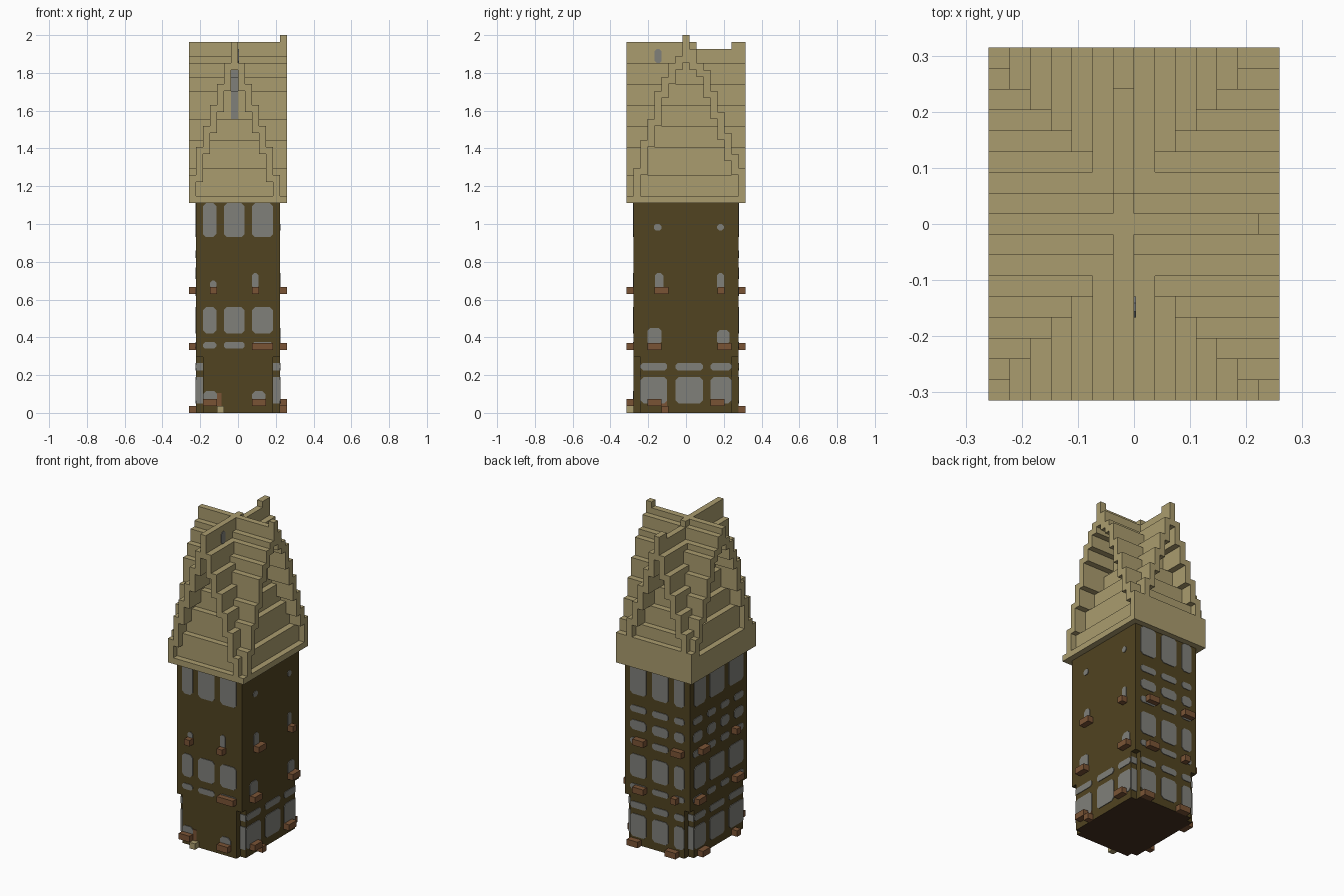
import bpy, bmesh
from mathutils import Vector

cube = bpy.data.objects.get("Cube")
if cube:
    bpy.data.objects.remove(cube, do_unlink=True)

U = 2 / 54           # block size
HX, HY = 6 * U, 7.5 * U   # half size of the tower body


def material(name, rgb):
    m = bpy.data.materials.new(name)
    m.use_nodes = True
    m.diffuse_color = (*rgb, 1)
    m.node_tree.nodes["Principled BSDF"].inputs["Base Color"].default_value = (*rgb, 1)
    return m


WALL = material("dark olive wall", (0.082, 0.056, 0.015))
TAN = material("tan roof", (0.402, 0.332, 0.156))
GREY = material("grey window", (0.216, 0.216, 0.195))
BROWN = material("brown wood", (0.195, 0.088, 0.036))
FLOOR = material("dark brown floor", (0.06, 0.03, 0.015))


def finish(bm, name, *mats):
    bmesh.ops.recalc_face_normals(bm, faces=bm.faces)
    me = bpy.data.meshes.new(name)
    bm.to_mesh(me)
    bm.free()
    for m in mats:
        me.materials.append(m)
    ob = bpy.data.objects.new(name, me)
    bpy.context.scene.collection.objects.link(ob)
    return ob


def box(bm, x0, x1, y0, y1, z0, z1):
    vs = bmesh.ops.create_cube(bm, size=1)["verts"]
    for v in vs:
        v.co = Vector((x0 if v.co.x < 0 else x1, y0 if v.co.y < 0 else y1,
                       z0 if v.co.z < 0 else z1))


def prism(bm, points, offset):
    f = bm.faces.new([bm.verts.new(p) for p in points])
    new = bmesh.ops.extrude_face_region(bm, geom=[f])["geom"]
    for v in new:
        if isinstance(v, bmesh.types.BMVert):
            v.co += offset


# Tower body: upper storeys, and a ground floor with notched corners
bm = bmesh.new()
box(bm, -HX, HX, -HY, HY, 8 * U, 30 * U)
finish(bm, "upper_tower", WALL)

bm = bmesh.new()
quarter = [(HX, HY - U), (HX - U, HY - U), (HX - U, HY)]
outline = []
for sx, sy in ((1, 1), (-1, 1), (-1, -1), (1, -1)):
    pts = [(x * sx, y * sy, 0) for x, y in quarter]
    outline += pts if sx * sy > 0 else pts[::-1]
prism(bm, outline, Vector((0, 0, 8 * U)))
bmesh.ops.recalc_face_normals(bm, faces=bm.faces)
for f in bm.faces:
    f.material_index = 1 if f.normal.z < -0.5 else 0
finish(bm, "ground_floor", WALL, FLOOR)

# Wall frames: origin on the wall, direction along it, outward direction
SIDES = {
    "front": (Vector((0, -HY, 0)), Vector((1, 0, 0)), Vector((0, -1, 0))),
    "back": (Vector((0, HY, 0)), Vector((1, 0, 0)), Vector((0, 1, 0))),
    "left": (Vector((HX, 0, 0)), Vector((0, 1, 0)), Vector((1, 0, 0))),
    "right": (Vector((-HX, 0, 0)), Vector((0, 1, 0)), Vector((-1, 0, 0))),
}


def pane(bm, side, a0, a1, z0, z1, inset=0.0, cut=0.3):
    o, along, out = SIDES[side]
    c = min(0.016, cut * min(a1 - a0, z1 - z0))
    pts = [(a0 + c, z0), (a1 - c, z0), (a1, z0 + c), (a1, z1 - c),
           (a1 - c, z1), (a0 + c, z1), (a0, z1 - c), (a0, z0 + c)]
    if cut == 0:
        pts = [(a0, z0), (a1, z0), (a1, z1), (a0, z1)]
    base = o - out * (inset + 0.001)
    prism(bm, [base + along * a + Vector((0, 0, z)) for a, z in pts], out * 0.005)


def block(bm, side, a0, a1, z0, z1):
    o, along, out = SIDES[side]
    p, q = o + along * a0, o + along * a1 + out * U
    box(bm, min(p.x, q.x), max(p.x, q.x), min(p.y, q.y), max(p.y, q.y), z0, z1)


# Window columns and rows
X3 = [(-0.185, -0.115), (-0.075, 0.035), (0.075, 0.185)]
Y3 = [(-0.24, -0.1), (-0.055, 0.09), (0.13, 0.24)]
Y4 = [(-0.24, -0.15), (-0.1, -0.02), (0.03, 0.11), (0.16, 0.25)]
TALL, MIDDLE, LOW = (0.93, 1.11), (0.42, 0.56), (0.05, 0.19)
DASH, GROUND_DASH = (0.34, 0.375), (0.225, 0.265)
UPPER = [(0.82, 0.86), (0.71, 0.77), (0.62, 0.66)]
layout = [
    ("front", X3, [TALL, MIDDLE, DASH]),
    ("back", X3, [TALL, MIDDLE, DASH, LOW, GROUND_DASH] + UPPER),
    ("right", Y3, [TALL, MIDDLE, LOW, GROUND_DASH]),
    ("right", Y4, UPPER + [DASH]),
    ("left", Y3, [LOW, GROUND_DASH]),
]
# Single small windows: side, start, end, bottom, top
small = [
    ("front", -0.148, -0.115, 0.66, 0.70), ("front", 0.075, 0.108, 0.66, 0.74),
    ("front", -0.185, -0.11, 0.06, 0.115), ("front", 0.075, 0.145, 0.06, 0.115),
    ("left", -0.17, -0.13, 0.965, 1.0), ("left", 0.165, 0.2, 0.965, 1.0),
    ("left", -0.165, -0.12, 0.65, 0.74), ("left", 0.165, 0.2, 0.65, 0.74),
    ("left", -0.205, -0.13, 0.36, 0.45), ("left", 0.165, 0.23, 0.36, 0.44),
]
bm = bmesh.new()
for side, cols, rows in layout:
    for a0, a1 in cols:
        for z0, z1 in rows:
            pane(bm, side, a0, a1, z0, z1)
for item in small:
    pane(bm, *item)
# Glass strips inside the corner notches
for s in (-1, 1):
    for z0, z1 in (LOW, GROUND_DASH):
        a, b = sorted((s * (HX - U), s * HX))
        pane(bm, "front", a, b, z0, z1, inset=U, cut=0)
        pane(bm, "back", a, b, z0, z1, inset=U, cut=0)
finish(bm, "windows", GREY)

# Wooden ledges under the windows
ledges = {
    "front": [(-4, -3, 17), (2, 3, 17), (2, 5, 9), (-5, -3, 1), (2, 4, 1)],
    "back": [(2, 4, 17), (-5, -3, 17), (2, 4, 9), (-4, -3, 9), (3, 5, 0), (-4, -2, 0)],
    "left": [(-4.5, -2.5, 17), (4.5, 5.5, 17), (-5.5, -3.5, 9), (4.5, 6.5, 9),
             (-5.5, -3.5, 1), (3.5, 5.5, 1), (-3.5, -2.5, 0)],
    "right": [(3.5, 5.5, 17), (-4.5, -3.5, 17), (4.5, 6.5, 9), (-5.5, -3.5, 9),
              (3.5, 5.5, 0), (-4.5, -3.5, 0)],
}
bm = bmesh.new()
for side, items in ledges.items():
    for a0, a1, z in items:
        block(bm, side, a0 * U, a1 * U, z * U, (z + 1) * U)
finish(bm, "wooden_ledges", BROWN)

# Doors and the front doorstep
bm = bmesh.new()
pane(bm, "front", -0.111, -0.088, 0.037, 0.105, cut=0)
pane(bm, "left", -0.13, -0.1, 0.0, 0.115, cut=0)
finish(bm, "doors", BROWN)
bm = bmesh.new()
block(bm, "front", -3 * U, -2 * U, 0, U)
finish(bm, "doorstep", TAN)

# Roof: two crossing stepped gables, each a hollow shell of long beams
CROSS = [53, 50, 47, 44, 41, 38, 34, 31]
LONG_FRONT = [53, 51, 50, 48, 46, 42, 39, 35, 31]
LONG_BACK = [53, 52, 50, 49, 46, 43, 40, 37, 35]


def span(heights, i):
    low = heights[i + 1] - 1 if i + 1 < len(heights) else 30
    return max(low, 30) * U, heights[i] * U


EX, EY = 7 * U, 8.5 * U
bm = bmesh.new()
for i in range(1, 8):
    z0, z1 = span(CROSS, i)
    box(bm, (i - 1) * U, i * U, -EY, EY, z0, z1)
    if i < 7:
        if i == 6:
            z0 = 30 * U
        box(bm, -(i + 1) * U, -i * U, -EY, EY, z0, z1)
z0, z1 = span(CROSS, 0)
for y0, y1, top in ((-EY, 1.5 * U, z1), (1.5 * U, 6.5 * U, z1 - U), (6.5 * U, EY, z1)):
    box(bm, -U, 0, y0, y1, z0, top)
finish(bm, "front_to_back_roof", TAN)

bm = bmesh.new()
for sign, heights in ((-1, LONG_FRONT), (1, LONG_BACK)):
    for i in range(9):
        if i == 0 and sign > 0:
            continue
        z0, z1 = span(heights, i)
        y0, y1 = sorted((sign * (i - 0.5) * U, sign * (i + 0.5) * U))
        box(bm, -EX, EX, y0, y1, z0, z1)
box(bm, EX - U, EX, -U / 2, U / 2, 52 * U, 54 * U)   # ridge finial
finish(bm, "side_to_side_roof", TAN)

# Roof slits, on the risers inside the front gable and on the ridge
bm = bmesh.new()
for i, z0, z1 in ((4, 42, 46), (3, 46, 48), (2, 48, 49)):
    pane(bm, "front", -U, 0, z0 * U, z1 * U, inset=HY - (i + 0.5) * U, cut=0)
pane(bm, "left", -4.5 * U, -3.5 * U, 50 * U, 52 * U, inset=HX)
finish(bm, "roof_slits", GREY)
